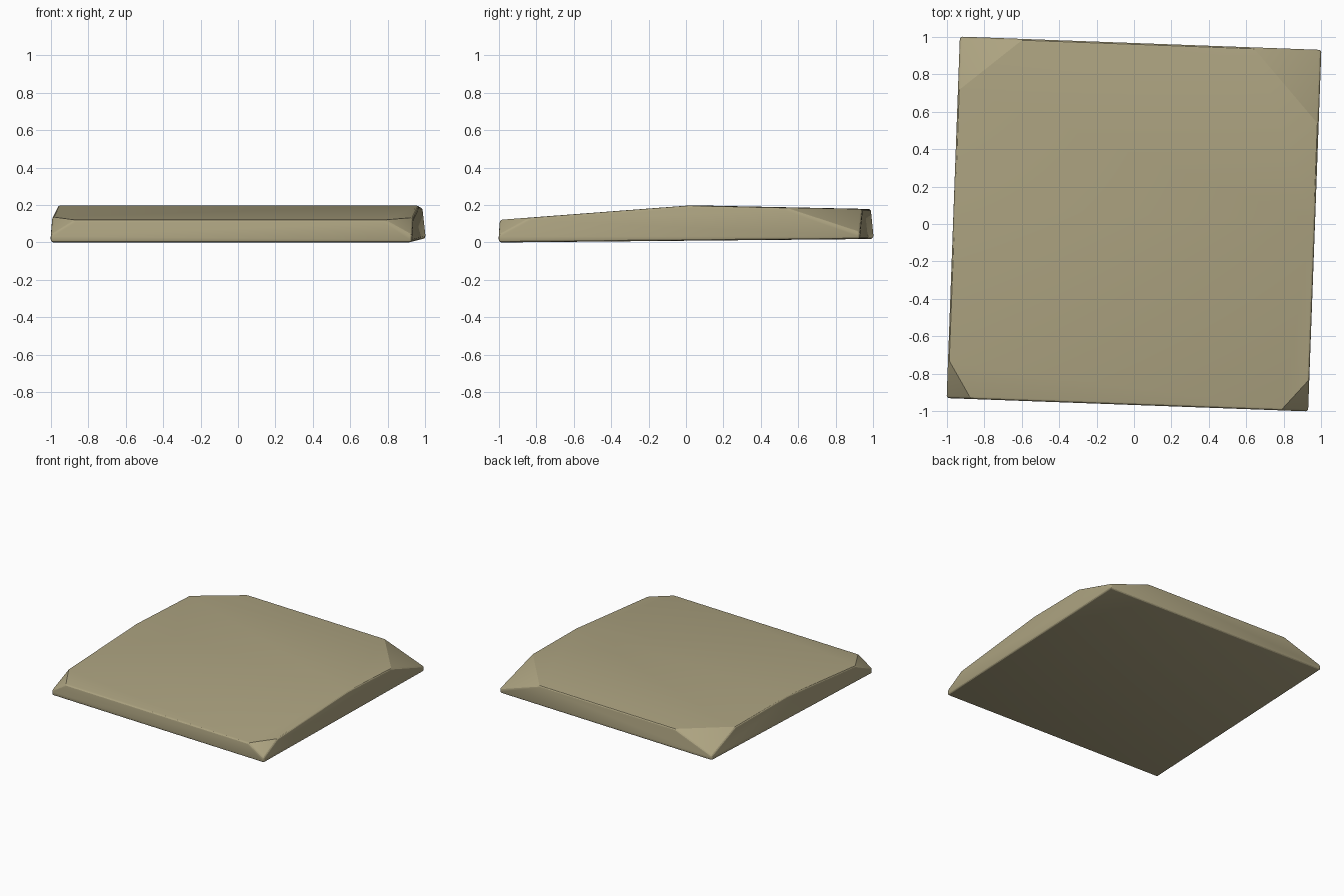
import bpy, bmesh, math
from mathutils import Vector, Matrix

if "Cube" in bpy.data.objects:
    bpy.data.objects.remove(bpy.data.objects["Cube"])

H = 0.967           # half width of the square slab
RIDGE = 0.05        # depth position of the ridge
# side profile (depth, height): front, ridge, back, sloping underside
profile = [(-H, 0.0), (-H, 0.12), (RIDGE, 0.197), (H, 0.178), (H, 0.018)]


def top_z(y):
    if y < RIDGE:
        return 0.12 + (y + H) / (RIDGE + H) * 0.077
    return 0.197 - (y - RIDGE) / (H - RIDGE) * 0.019


# extruded slab body
bm = bmesh.new()
left = [bm.verts.new((-H, y, z)) for y, z in profile]
face = bm.faces.new(left)
ext = bmesh.ops.extrude_face_region(bm, geom=[face])
new_verts = [g for g in ext["geom"] if isinstance(g, bmesh.types.BMVert)]
bmesh.ops.translate(bm, verts=new_verts, vec=(2 * H, 0, 0))
bmesh.ops.recalc_face_normals(bm, faces=bm.faces)

# chipped corners: side signs, run along x, run along y, height of the tip
chips = [(-1, -1, 0.13, 0.21, 0.04), (1, -1, 0.145, 0.17, 0.04),
         (1, 1, 0.365, 0.40, 0.055), (-1, 1, 0.34, 0.29, 0.055)]
for sx, sy, run_x, run_y, tip in chips:
    cx, cy = sx * H, sy * H
    corner = Vector((cx, cy, tip))
    a = Vector((cx - sx * run_x, cy, top_z(cy)))
    b = Vector((cx, cy - sy * run_y, top_z(cy - sy * run_y)))
    normal = (a - corner).cross(b - corner).normalized()
    if normal.z < 0:
        normal.negate()
    bmesh.ops.bisect_plane(bm, geom=bm.verts[:] + bm.edges[:] + bm.faces[:],
                           plane_co=corner, plane_no=normal, clear_outer=True)
    bmesh.ops.holes_fill(bm, edges=[e for e in bm.edges if e.is_boundary], sides=0)
bmesh.ops.recalc_face_normals(bm, faces=bm.faces)

# softly rounded outer edges; the ridge and chip edges stay crisp
rim = [e for e in bm.edges if e.calc_face_angle(0) > math.radians(40)]
bmesh.ops.bevel(bm, geom=rim, offset=0.015, segments=3, profile=0.5,
                affect='EDGES', clamp_overlap=True)
bm.transform(Matrix.Rotation(math.radians(-2.1), 4, 'Z'))
low = min(v.co.z for v in bm.verts)
bmesh.ops.translate(bm, verts=bm.verts, vec=(0, 0, -low))

mesh = bpy.data.meshes.new("stone_slab")
bm.to_mesh(mesh)
bm.free()
slab = bpy.data.objects.new("stone_slab", mesh)
bpy.context.collection.objects.link(slab)
mat = bpy.data.materials.new("sandstone")
mat.diffuse_color = (0.42, 0.37, 0.22, 1)
mat.use_nodes = True
mat.node_tree.nodes["Principled BSDF"].inputs["Base Color"].default_value = mat.diffuse_color
mesh.materials.append(mat)
bpy.context.view_layer.objects.active = slab
slab.select_set(True)
bpy.ops.object.shade_smooth_by_angle(angle=math.radians(18))
